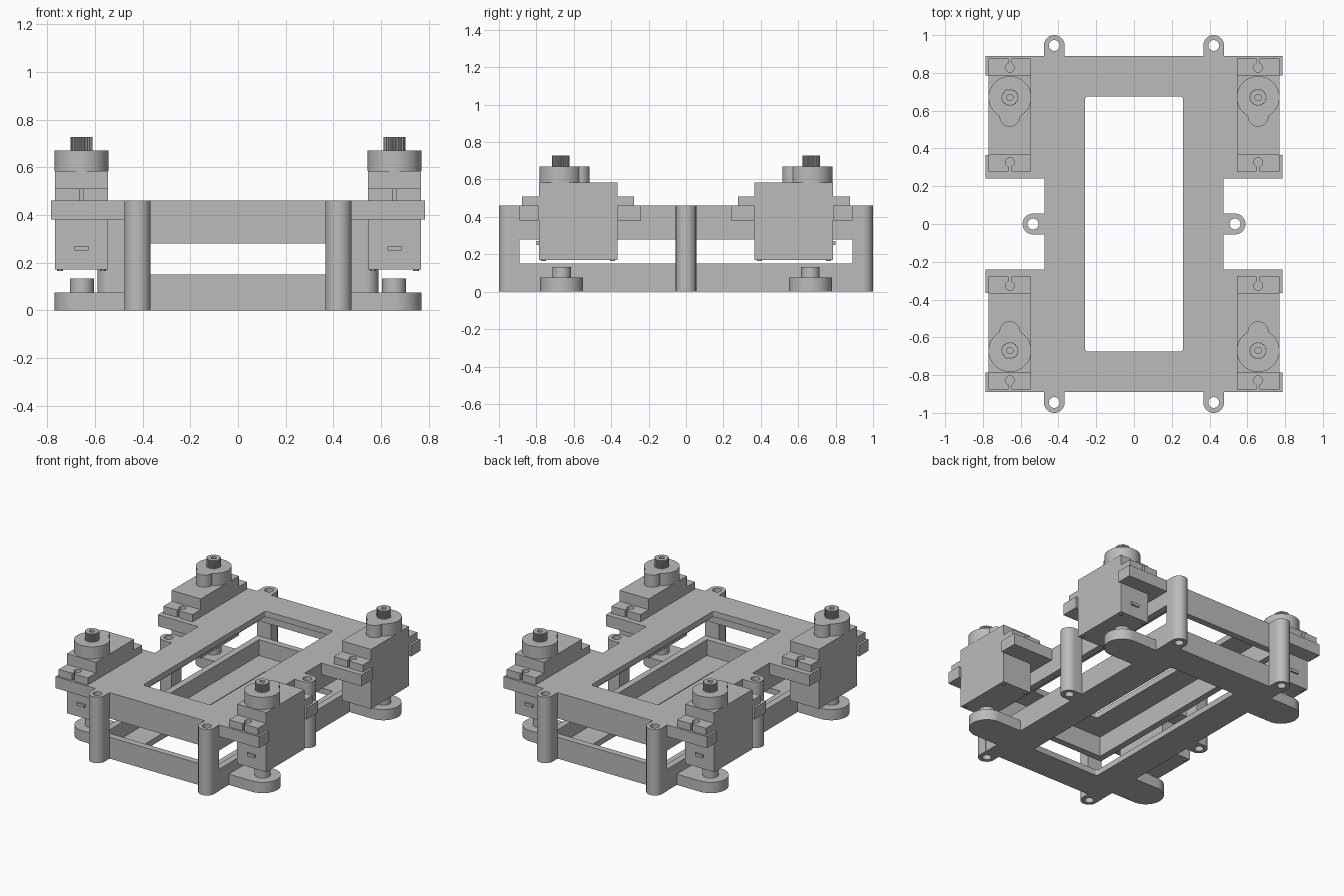
import bpy, bmesh
from math import cos, sin, radians, tau

cube = bpy.data.objects.get("Cube")
if cube:
    bpy.data.objects.remove(cube, do_unlink=True)

grey = bpy.data.materials.new("plain grey")
grey.use_nodes = True
grey.diffuse_color = (0.5, 0.5, 0.5, 1)
grey.node_tree.nodes["Principled BSDF"].inputs["Base Color"].default_value = (0.5, 0.5, 0.5, 1)


def arc(cx, cy, r, a0=0, a1=360, n=32):
    steps = n if a1 - a0 == 360 else n + 1
    angles = [radians(a0 + (a1 - a0) * i / n) for i in range(steps)]
    return [(cx + r * cos(a), cy + r * sin(a)) for a in angles]


def rect(x0, x1, y0, y1):
    return [(x0, y0), (x1, y0), (x1, y1), (x0, y1)]


def rounded(hx, hy, r):
    pts = []
    for i, (sx, sy) in enumerate([(1, 1), (-1, 1), (-1, -1), (1, -1)]):
        pts += arc(sx * (hx - r), sy * (hy - r), r, 90 * i, 90 * i + 90, 4)
    return pts


def prism(name, loops, z0, z1, place=lambda p: p):
    """Extrude an outline (first loop) with holes (other loops) from z0 to z1."""
    curve = bpy.data.curves.new(name, 'CURVE')
    curve.dimensions = '2D'
    curve.fill_mode = 'BOTH'
    curve.extrude = (z1 - z0) / 2
    for loop in loops:
        spline = curve.splines.new('POLY')
        spline.points.add(len(loop) - 1)
        for point, co in zip(spline.points, map(place, loop)):
            point.co = (*co, 0, 1)
        spline.use_cyclic_u = True
    temp = bpy.data.objects.new(name, curve)
    bpy.context.collection.objects.link(temp)
    bpy.context.view_layer.update()
    deps = bpy.context.evaluated_depsgraph_get()
    mesh = bpy.data.meshes.new_from_object(temp.evaluated_get(deps))
    bpy.data.objects.remove(temp, do_unlink=True)
    bm = bmesh.new()
    bm.from_mesh(mesh)
    bmesh.ops.remove_doubles(bm, verts=bm.verts, dist=0.0001)
    bmesh.ops.translate(bm, verts=bm.verts, vec=(0, 0, (z0 + z1) / 2))
    bmesh.ops.recalc_face_normals(bm, faces=bm.faces)
    bm.to_mesh(mesh)
    bm.free()
    mesh.materials.clear()
    mesh.materials.append(grey)
    obj = bpy.data.objects.new(name, mesh)
    bpy.context.collection.objects.link(obj)
    return obj


# Two facing trays: flat window plates with rims turned towards each other
HX, HY, RIM, FLOOR = 0.475, 0.89, 0.045, 0.04
outer = rect(-HX, HX, -HY, HY)
inner = rect(-HX + RIM, HX - RIM, -HY + RIM, HY - RIM)
window = rounded(0.26, 0.675, 0.015)
prism("bottom_plate", [outer, window], 0, FLOOR)
prism("bottom_rim", [outer, inner], FLOOR, 0.15)
prism("top_rim", [outer, inner], 0.28, 0.46 - FLOOR)
prism("top_plate", [outer, window], 0.46 - FLOOR, 0.46)

# Hollow screw posts at the short ends and the middle of the long sides
R, HOLE = 0.055, 0.029
for sy in (-1, 1):
    for x in (-0.422, 0.422):
        outline = [(x + R, HY)] + arc(x, 0.945, R, 0, 180, 20) + [(x - R, HY)]
        prism("end_post", [outline, arc(x, 0.945, HOLE, n=20)], 0, 0.46,
              lambda p: (p[0], sy * p[1]))
for sx in (-1, 1):
    outline = [(HX, -R)] + arc(0.535, 0, R, -90, 90, 20) + [(HX, R)]
    prism("side_post", [outline, arc(0.535, 0, HOLE, n=20)], 0, 0.46,
          lambda p: (sx * p[0], p[1]))

# Servo outlines, centred on the housing with +y towards the outer end
HW, HL, EAR, SHAFT = 0.112, 0.21, 0.30, 0.093
end = [(HW, EAR)] + arc(0, 0.25, 0.024, 70, -250, 20) + [(-HW, EAR)]
end.insert(1, (0.008, EAR))
end.insert(-1, (-0.008, EAR))
ears = end + [(-x, -y) for x, y in end]
cap = arc(0, SHAFT, 0.113, -61, 241, 40) + arc(0, SHAFT - 0.1, 0.055, 180, 360, 16)
TEETH = 21
spline = []
for i in range(TEETH * 4):
    r = 0.046 if i % 4 < 2 else 0.041
    a = tau * i / (TEETH * 4)
    spline.append((r * cos(a), SHAFT + r * sin(a)))

bracket = [(HX, 0.24), (0.785, 0.24), (0.785, 0.365), (0.545, 0.365),
           (0.545, 0.785), (0.785, 0.785), (0.785, HY), (HX, HY)]
PX, PY = 0.655, 0.665
pad = [(HX, PY - 0.115)] + arc(PX, PY, 0.115, -90, 90, 28) + [(HX, PY + 0.115)]

for sx in (-1, 1):
    for sy in (-1, 1):
        def corner(p):
            return (sx * p[0], sy * p[1])

        def servo(p):
            return (sx * (0.657 + p[0]), sy * (0.577 + p[1]))

        # Fork that carries the servo, and the foot pad with its pivot pin
        prism("servo_bracket", [bracket], 0.38, 0.46, corner)
        prism("pivot_pad", [pad], 0, 0.075, corner)
        prism("pivot_pin", [arc(PX, PY, 0.05)], 0.075, 0.133, corner)

        # Servo motor
        prism("servo_body", [rect(-HW, HW, -HL, HL)], 0.17, 0.585, servo)
        prism("servo_ears", [ears], 0.46, 0.51, servo)
        prism("servo_gear_cap", [cap], 0.585, 0.67, servo)
        prism("servo_shaft", [spline, arc(0, SHAFT, 0.017, n=16)], 0.67, 0.728, servo)
        prism("servo_cable_socket", [rect(-0.03, 0.03, HL, HL + 0.012)], 0.25, 0.27, servo)
        for x in (-0.09, 0.09):
            for y in (-0.185, 0.185):
                prism("servo_case_screw", [arc(x, y, 0.013, n=12)], 0.165, 0.17, servo)

# Smooth round walls, keep hard edges
bpy.ops.object.select_all(action='DESELECT')
for obj in bpy.context.collection.objects:
    if obj.type == 'MESH':
        obj.select_set(True)
        bpy.context.view_layer.objects.active = obj
bpy.ops.object.shade_smooth_by_angle(angle=radians(30))
